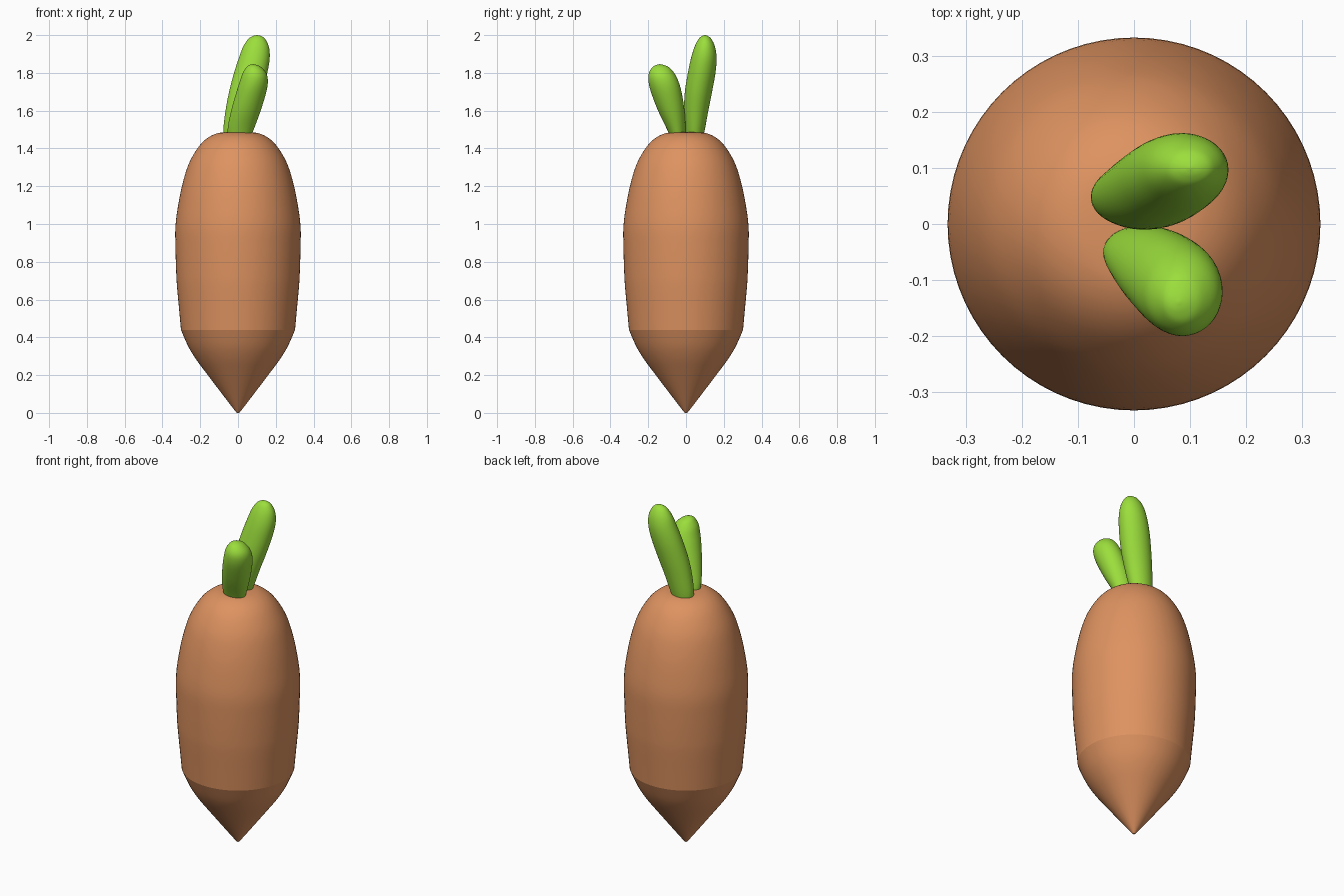
import bpy, bmesh, math

def smooth_rows(rows, steps=4):
    """Catmull-Rom interpolation through the given section rows."""
    out = []
    for i in range(len(rows) - 1):
        p0, p1, p2, p3 = rows[max(i - 1, 0)], rows[i], rows[i + 1], rows[min(i + 2, len(rows) - 1)]
        for s in range(steps):
            t = s / steps
            out.append([0.5 * (2 * b + (c - a) * t + (2 * a - 5 * b + 4 * c - d) * t * t
                               + (3 * b - a - 3 * c + d) * t ** 3)
                        for a, b, c, d in zip(p0, p1, p2, p3)])
    out.append(list(rows[-1]))
    return out

def loft(name, rows, segs, color, crease_z=None):
    """Skin elliptical rings given as (z, x_min, x_max, y_min, y_max)."""
    bm = bmesh.new()
    rings = []
    for z, x0, x1, y0, y1 in rows:
        rings.append([bm.verts.new(((x0 + x1) / 2 + (x1 - x0) / 2 * math.cos(a),
                                    (y0 + y1) / 2 + (y1 - y0) / 2 * math.sin(a), z))
                      for a in (2 * math.pi * k / segs for k in range(segs))])
    for lo, hi in zip(rings, rings[1:]):
        for k in range(segs):
            n = (k + 1) % segs
            bm.faces.new((lo[k], lo[n], hi[n], hi[k]))
    bm.faces.new(rings[0][::-1])
    bm.faces.new(rings[-1])
    for f in bm.faces:
        f.smooth = True
    if crease_z is not None:
        for e in bm.edges:
            if all(abs(v.co.z - crease_z) < 1e-4 for v in e.verts):
                e.smooth = False
    mesh = bpy.data.meshes.new(name)
    bm.to_mesh(mesh)
    bm.free()
    obj = bpy.data.objects.new(name, mesh)
    bpy.context.collection.objects.link(obj)
    mat = bpy.data.materials.new(name + "_color")
    mat.diffuse_color = color
    mesh.materials.append(mat)
    return obj

ORANGE = (0.73, 0.29, 0.117, 1)
GREEN = (0.33, 0.73, 0.045, 1)

# Root: pointed tip, then the long body above a soft crease
tip = [(0.003, 0), (0.014, 0.009), (0.09, 0.108), (0.175, 0.22), (0.225, 0.288),
       (0.265, 0.355), (0.302, 0.44)]
body = [(0.302, 0.44), (0.312, 0.55), (0.323, 0.67), (0.327, 0.74), (0.331, 0.87),
        (0.331, 0.99), (0.315, 1.11), (0.292, 1.22), (0.26, 1.32), (0.215, 1.4),
        (0.17, 1.449), (0.12, 1.477), (0.07, 1.486), (0.004, 1.488)]
profile = smooth_rows(tip)[:-1] + smooth_rows(body)
loft("root", [(z, -r, r, -r, r) for r, z in profile], 72, ORANGE, 0.44)

# Tall leaf, leaning back and right
loft("tall_leaf", smooth_rows([
    (1.43, -0.07, 0.035, 0.005, 0.085), (1.50, -0.077, 0.062, -0.003, 0.1),
    (1.60, -0.066, 0.095, -0.01, 0.118), (1.70, -0.047, 0.128, -0.006, 0.138),
    (1.80, -0.021, 0.155, 0.01, 0.156), (1.88, 0.005, 0.168, 0.027, 0.162),
    (1.94, 0.028, 0.163, 0.046, 0.153), (1.98, 0.055, 0.143, 0.067, 0.134),
    (1.995, 0.078, 0.123, 0.084, 0.116), (2.0, 0.098, 0.102, 0.098, 0.102)]), 40, GREEN)

# Short leaf, leaning forward and right
loft("short_leaf", smooth_rows([
    (1.43, -0.045, 0.055, -0.07, -0.01), (1.50, -0.055, 0.083, -0.1, -0.003),
    (1.60, -0.036, 0.12, -0.148, -0.008), (1.70, -0.008, 0.15, -0.186, -0.024),
    (1.76, 0.011, 0.158, -0.199, -0.042), (1.80, 0.025, 0.149, -0.196, -0.063),
    (1.83, 0.045, 0.123, -0.178, -0.09), (1.842, 0.06, 0.1, -0.158, -0.118),
    (1.846, 0.078, 0.082, -0.141, -0.137)]), 40, GREEN)
